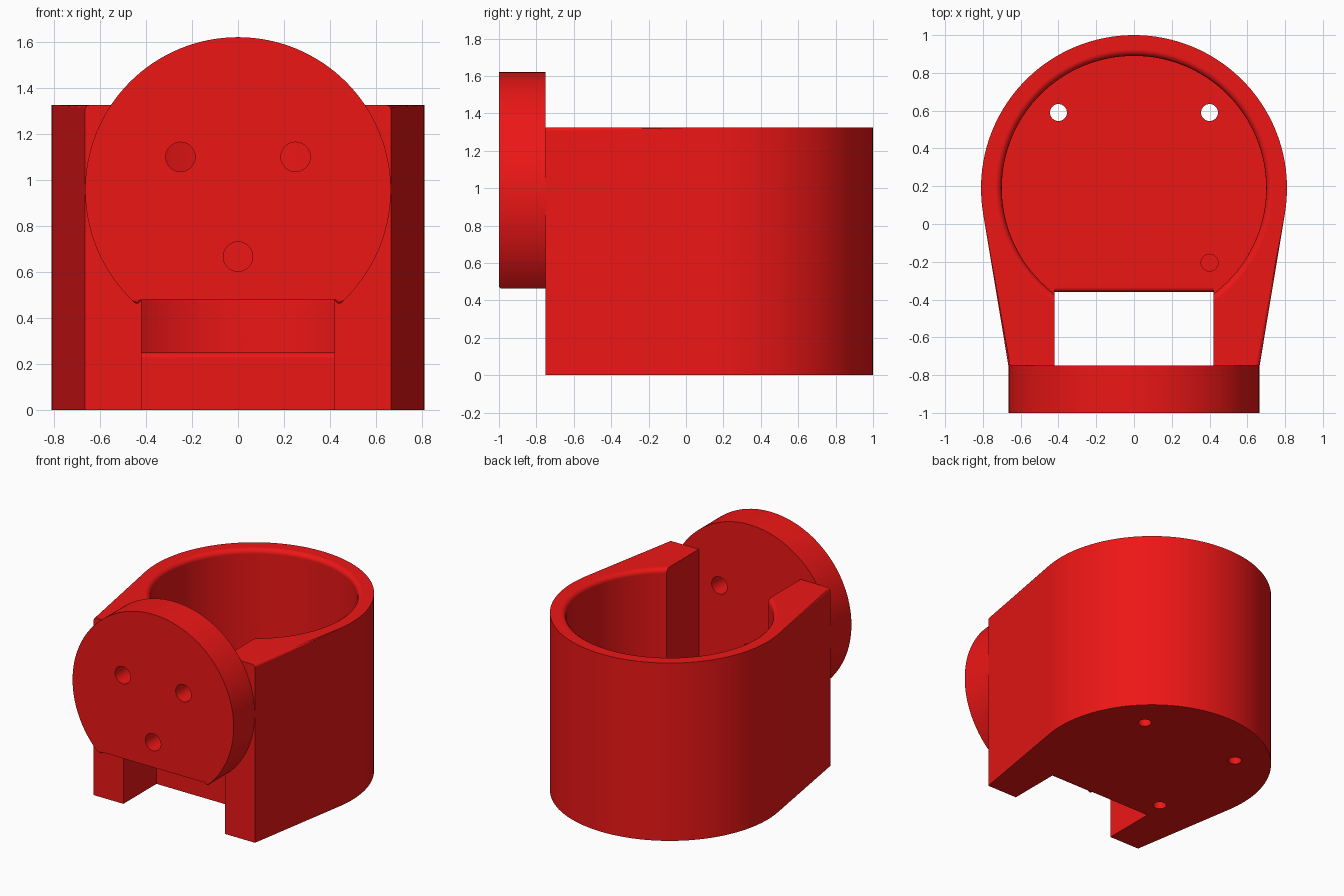
import bpy, bmesh, math

if "Cube" in bpy.data.objects:
    bpy.data.objects.remove(bpy.data.objects["Cube"])

red = bpy.data.materials.new("red")
red.diffuse_color = (0.85, 0.008, 0.008, 1)
red.use_nodes = True
red.node_tree.nodes["Principled BSDF"].inputs["Base Color"].default_value = red.diffuse_color

# Axis mappings: profile (a, b) swept along t
UP = lambda a, b, t: (a, b, t)
ALONG_Y = lambda a, b, t: (a, t, b)
ALONG_X = lambda a, b, t: (t, a, b)


def arc(cx, cy, r, a0, a1, n):
    return [(cx + r * math.cos(a0 + (a1 - a0) * i / n),
             cy + r * math.sin(a0 + (a1 - a0) * i / n)) for i in range(n + 1)]


def to_object(name, bm):
    bmesh.ops.recalc_face_normals(bm, faces=bm.faces[:])
    me = bpy.data.meshes.new(name)
    bm.to_mesh(me)
    bm.free()
    ob = bpy.data.objects.new(name, me)
    bpy.context.collection.objects.link(ob)
    me.materials.append(red)
    return ob


def prism(name, pts, axis, t0, t1, round_edge=None, width=0.02):
    bm = bmesh.new()
    lo = [bm.verts.new(axis(a, b, t0)) for a, b in pts]
    hi = [bm.verts.new(axis(a, b, t1)) for a, b in pts]
    bm.faces.new(lo)
    bm.faces.new(hi)
    n = len(pts)
    for i in range(n):
        j = (i + 1) % n
        bm.faces.new((lo[i], lo[j], hi[j], hi[i]))
    if round_edge:
        edges = [e for e in bm.edges if all(round_edge(v.co) for v in e.verts)
                 and not all(abs(v.co.y + 0.75) < 1e-4 for v in e.verts)]
        bmesh.ops.bevel(bm, geom=edges, offset=width, segments=3, profile=0.5,
                        affect='EDGES', clamp_overlap=True)
    return to_object(name, bm)


def lathe(name, profile, cx, cy, n=128):
    bm = bmesh.new()
    rings = [[bm.verts.new((x, y, z)) for x, y in arc(cx, cy, r, 0, math.tau, n)[:-1]]
             for r, z in profile]
    bm.faces.new(rings[0])
    bm.faces.new(rings[-1])
    for a, b in zip(rings, rings[1:]):
        for i in range(n):
            j = (i + 1) % n
            bm.faces.new((a[i], a[j], b[j], b[i]))
    return to_object(name, bm)


def cut(ob, cutter):
    cutter.hide_render = True
    m = ob.modifiers.new("cut", 'BOOLEAN')
    m.operation, m.solver, m.object = 'DIFFERENCE', 'EXACT', cutter
    bpy.context.view_layer.objects.active = ob
    bpy.ops.object.modifier_apply(modifier=m.name)
    bpy.data.objects.remove(cutter)


def hole(ob, a, b, r, axis, t0, t1):
    cut(ob, prism("hole_cutter", arc(a, b, r, 0, math.tau, 32)[:-1], axis, t0, t1))


def finish(ob):
    bpy.ops.object.select_all(action='DESELECT')
    ob.select_set(True)
    bpy.context.view_layer.objects.active = ob
    bpy.ops.object.shade_smooth_by_angle(angle=math.radians(32))
    ob.modifiers.new("normals", 'WEIGHTED_NORMAL').keep_sharp = True


# Cup body: round back with straight sides tapering to the front
H, CY, R = 1.325, 0.19, 0.81
FX, FY = 0.665, -0.75
tan = math.atan2(FY - CY, FX) + math.acos(R / math.hypot(FX, FY - CY))
outline = [(FX, FY)] + arc(0, CY, R, tan, math.pi - tan, 72) + [(-FX, FY)]
body = prism("cup_body", outline, UP, 0, H, lambda c: c.z > H - 1e-4)

# Round cavity with a rounded mouth
f = 0.035
mouth = [(0.70 + f - f * math.cos(t), H - f + f * math.sin(t))
         for t in (0, math.pi / 8, math.pi / 4, 3 * math.pi / 8, math.pi / 2)]
cut(body, lathe("cavity_cutter", [(0.70, 0.25)] + mouth + [(0.70 + f, 1.5)], 0, CY))

# Front slot, with the floor lip rounded
lip = arc(-0.335, 0.225, 0.025, math.pi, math.pi / 2, 4)
slot = [(-0.9, -0.1), (-0.36, -0.1)] + lip + [(-0.335, 1.5), (-0.9, 1.5)]
cut(body, prism("slot_cutter", slot, ALONG_X, -0.42, 0.42))

# Floor screw holes: two through, two blind
for x, y, z0, z1 in ((-0.4, 0.59, -0.1, 0.4), (0.4, 0.59, -0.1, 0.4),
                     (0.4, -0.205, 0.01, 0.4), (-0.4, -0.205, -0.1, 0.24)):
    hole(body, x, y, 0.045, UP, z0, z1)
finish(body)

# Front mounting disc with a notch at the bottom
DZ, DR = 0.956, 0.664
start = math.atan2(0.478 - DZ, 0.46)
tip = [(0.415, 0.495), (0.422, 0.475), (0.432, 0.464), (0.445, 0.463)]
disc_pts = (tip + arc(0, DZ, DR, start, math.pi - start, 96)
            + [(-x, z) for x, z in reversed(tip)])
disc = prism("mounting_disc", disc_pts, ALONG_Y, -1.0, -0.75,
             lambda c: c.y < -0.999, 0.015)
for x, z in ((-0.25, 1.1), (0.25, 1.1), (0, 0.667)):
    hole(disc, x, z, 0.064, ALONG_Y, -1.1, -0.7)
finish(disc)
